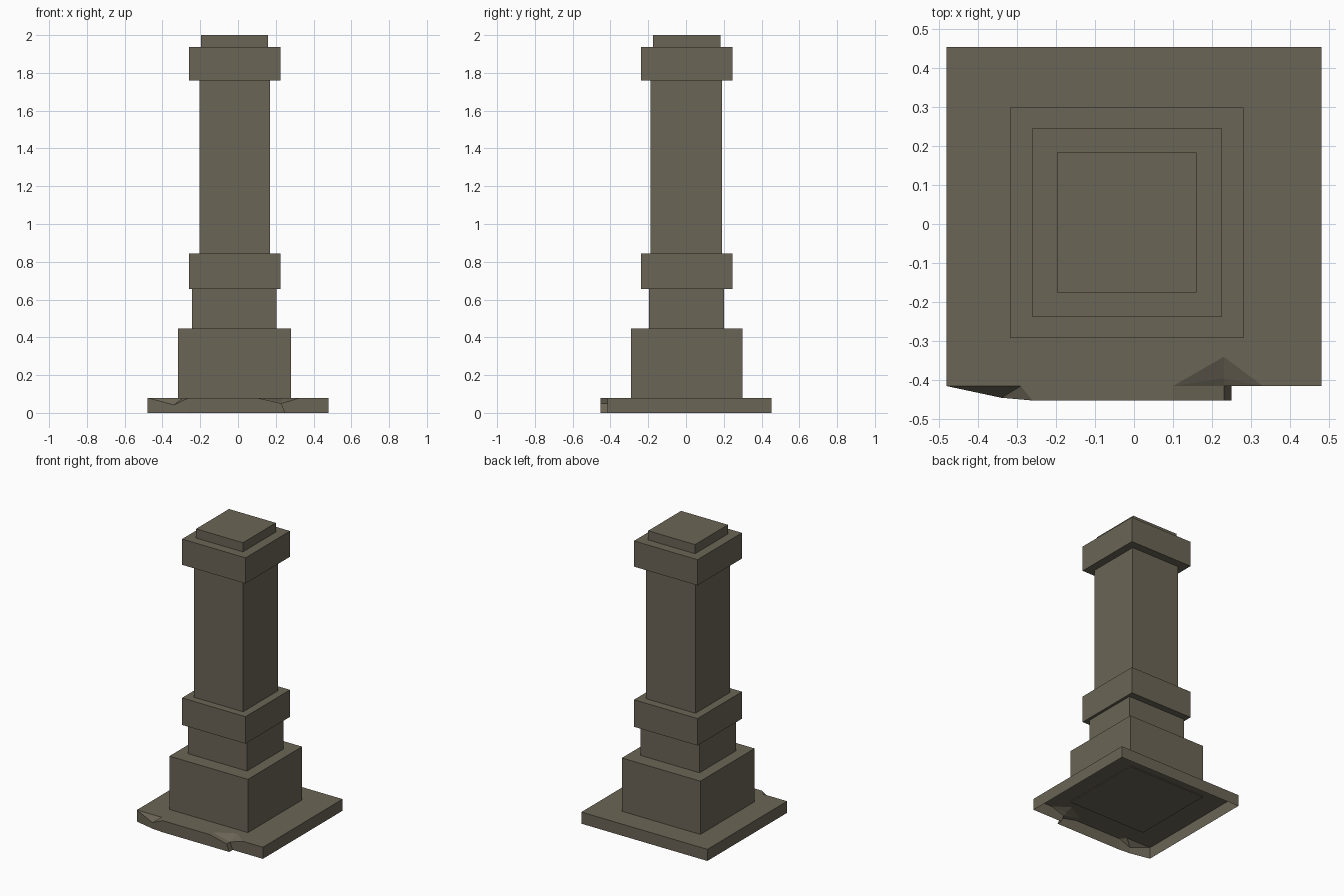
import bpy

if "Cube" in bpy.data.objects:
    bpy.data.objects.remove(bpy.data.objects["Cube"])

stone = bpy.data.materials.new("weathered_stone")
stone.diffuse_color = (0.147, 0.130, 0.093, 1)
stone.use_nodes = True
stone.node_tree.nodes["Principled BSDF"].inputs["Base Color"].default_value = stone.diffuse_color


def add_mesh(name, verts, faces):
    mesh = bpy.data.meshes.new(name)
    mesh.from_pydata(verts, [], faces)
    mesh.materials.append(stone)
    obj = bpy.data.objects.new(name, mesh)
    bpy.context.collection.objects.link(obj)
    return obj


def add_block(name, x0, x1, y0, y1, z0, z1):
    verts = [(x, y, z) for z in (z0, z1)
             for x, y in ((x0, y0), (x1, y0), (x1, y1), (x0, y1))]
    sides = [(i, (i + 1) % 4, (i + 1) % 4 + 4, i + 4) for i in range(4)]
    return add_mesh(name, verts, [(3, 2, 1, 0), (4, 5, 6, 7)] + sides)


# Stacked column blocks: x range, y range, z range
add_block("plinth", -0.318, 0.28, -0.292, 0.298, 0.075, 0.447)
add_block("neck", -0.243, 0.205, -0.195, 0.20, 0.447, 0.657)
add_block("lower_band", -0.26, 0.224, -0.238, 0.246, 0.657, 0.843)
add_block("shaft", -0.205, 0.17, -0.187, 0.19, 0.843, 1.76)
add_block("upper_band", -0.26, 0.224, -0.238, 0.246, 1.76, 1.937)
add_block("cap", -0.197, 0.16, -0.175, 0.183, 1.937, 2.0)

# Chipped base slab, open underneath; named corner points
H = 0.08
p = {
    "A": (-.48, .453, H), "B": (.48, .453, H), "C": (.48, -.415, H),
    "D": (.33, -.415, H), "E": (.23, -.34, H), "F": (.10, -.415, H),
    "G": (.10, -.452, H), "H": (-.26, -.452, H), "I": (-.29, -.415, H),
    "J": (-.48, -.415, H),
    # chip low points
    "K": (.23, -.395, .06), "L": (.23, -.415, .05), "M": (.23, -.452, .05),
    "T": (-.34, -.445, .042),
    # ground outline
    "N": (.25, -.452, 0), "O": (.25, -.415, 0), "P": (.48, -.415, 0),
    "Q": (.48, .453, 0), "R": (-.48, .453, 0), "S": (-.48, -.415, 0),
    "U": (-.34, -.445, 0), "V": (-.26, -.452, 0),
}
index = {k: i for i, k in enumerate(p)}
faces = ["AJIHGFEDCB",                          # top
         "FKE", "KDE", "FLK", "LDK", "FGML",    # right chip
         "JTI", "THI",                          # left chip
         "JSUT", "TUVH", "HVNMG", "MNOL", "LOPCD",  # front walls
         "CPQB", "BQRA", "ARSJ"]                # right, back, left walls
add_mesh("base_slab", list(p.values()), [[index[c] for c in f] for f in faces])
